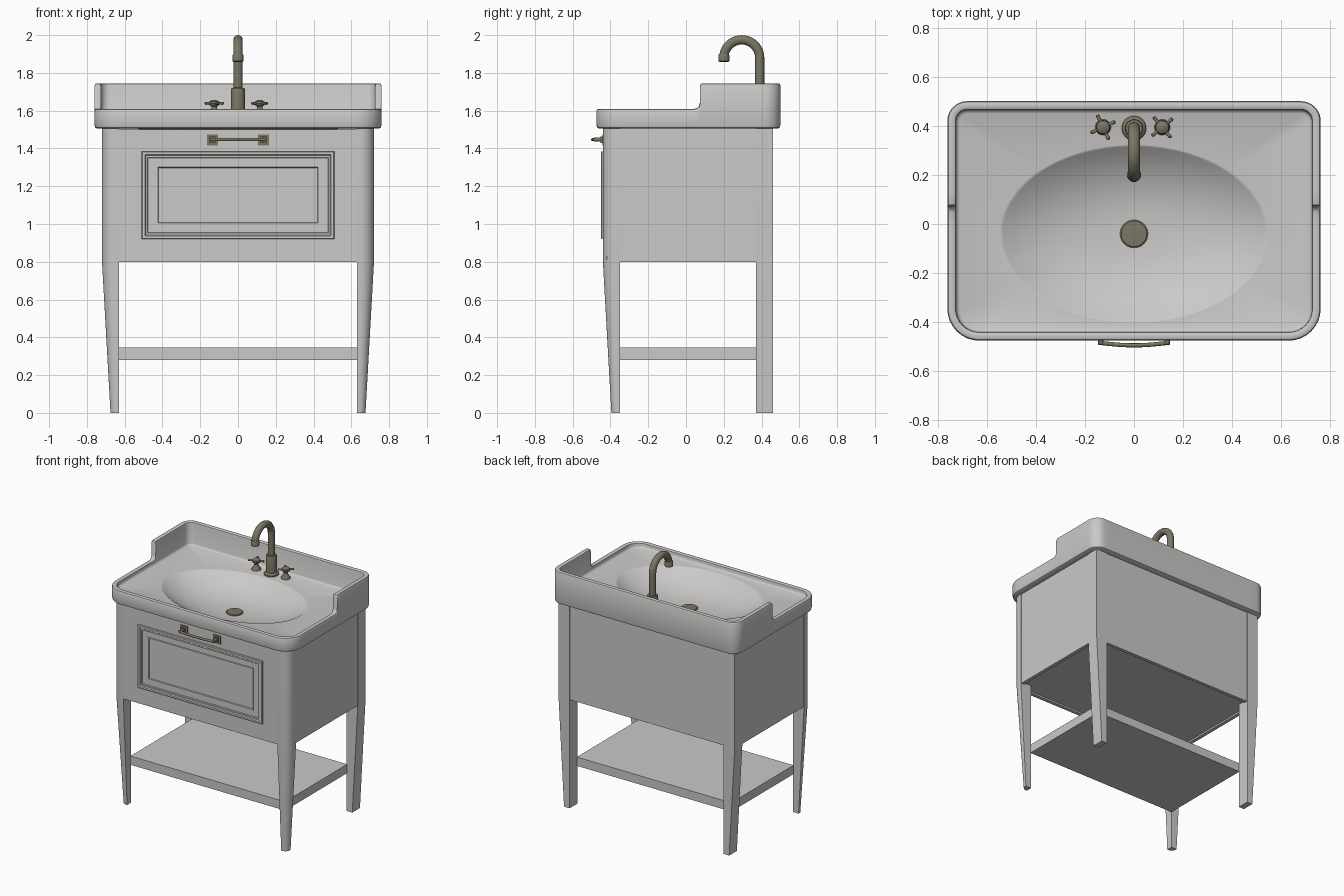
import bpy, bmesh, math
from mathutils import Vector

if "Cube" in bpy.data.objects:
    bpy.data.objects.remove(bpy.data.objects["Cube"])


def material(name, rgb):
    m = bpy.data.materials.new(name)
    m.diffuse_color = (*rgb, 1)
    m.use_nodes = True
    m.node_tree.nodes["Principled BSDF"].inputs["Base Color"].default_value = m.diffuse_color
    return m


WHITE = material("warm_white", (0.60, 0.585, 0.57))
BRONZE = material("aged_bronze", (0.20, 0.185, 0.13))


def loft(name, rings, mat, closed=False, angle=35):
    """Skin a list of equal-length point rings; cap the ends unless closed."""
    bm = bmesh.new()
    vr = [[bm.verts.new(p) for p in r] for r in rings]
    n = len(vr[0])
    pairs = list(zip(vr, vr[1:])) + ([(vr[-1], vr[0])] if closed else [])
    for a, b in pairs:
        for i in range(n):
            j = (i + 1) % n
            bm.faces.new((a[i], a[j], b[j], b[i]))
    if not closed:
        bm.faces.new(vr[0])
        bm.faces.new(vr[-1])
    bmesh.ops.recalc_face_normals(bm, faces=bm.faces)
    me = bpy.data.meshes.new(name)
    bm.to_mesh(me)
    bm.free()
    me.materials.append(mat)
    ob = bpy.data.objects.new(name, me)
    bpy.context.collection.objects.link(ob)
    bpy.ops.object.select_all(action='DESELECT')
    ob.select_set(True)
    bpy.context.view_layer.objects.active = ob
    bpy.ops.object.shade_smooth_by_angle(angle=math.radians(angle))
    return ob


def box(name, x, y, z, mat=WHITE):
    rect = [(x[0], y[0]), (x[1], y[0]), (x[1], y[1]), (x[0], y[1])]
    return loft(name, [[(a, b, h) for a, b in rect] for h in z], mat)


def tube(name, path, radii, side=(1, 0, 0), mat=BRONZE, n=24):
    """Round section swept along a planar path; side is the plane normal."""
    pts, side, rings = [Vector(p) for p in path], Vector(side), []
    for i, p in enumerate(pts):
        t = (pts[min(i + 1, len(pts) - 1)] - pts[max(i - 1, 0)]).normalized()
        up = t.cross(side)
        r = radii[i] if isinstance(radii, list) else radii
        rings.append([p + r * (math.cos(a) * side + math.sin(a) * up)
                      for a in (k * math.tau / n for k in range(n))])
    return loft(name, rings, mat)


def lathe(name, x, y, profile):
    return tube(name, [(x, y, z) for r, z in profile], [r for r, z in profile])


# Basin: rim profile swept round a rounded rectangle whose top steps up at the rear
LOW, HIGH, DECK = 1.61, 1.745, 1.575
STEP = [(-.3, LOW), (-.2, LOW), (-.1, LOW), (0, LOW), (.045, LOW), (.058, 1.614),
        (.067, 1.622), (.073, 1.64), (.075, 1.735), (.078, 1.742), (.085, HIGH),
        (.14, HIGH), (.22, HIGH), (.3, HIGH), (.37, HIGH)]


def rim_ring(d):
    """Points (x, y, top height) of the outline moved inward by d."""
    x, yb, yf = .76 - d, .5 - d, -.475 + d
    rf, rb = max(.13 - d, .03), max(.08 - d, .02)

    def corner(cx, cy, r, a0, h):
        return [(cx + r * math.cos(a), cy + r * math.sin(a), h)
                for a in (math.radians(a0 + 90 * k / 8) for k in range(9))]

    def edge(p, q, n=30):
        return [(p + (q - p) * k / n) for k in range(1, n)]
    xb, xf = x - rb, x - rf
    return (corner(xf, yf + rf, rf, -90, LOW) + [(x, y, h) for y, h in STEP]
            + corner(xb, yb - rb, rb, 0, HIGH) + [(u, yb, HIGH) for u in edge(xb, -xb)]
            + corner(-xb, yb - rb, rb, 90, HIGH) + [(-x, y, h) for y, h in STEP[::-1]]
            + corner(-xf, yf + rf, rf, 180, LOW) + [(u, yf, LOW) for u in edge(-xf, xf)])


def bowl_ring(r, z):
    out = []
    for x, y, h in rim_ring(.05):
        t = math.atan2((y + .04) / .355, x / .535)
        out.append((.535 * r * math.cos(t), -.04 + .355 * r * math.sin(t), z))
    return out


rings = [bowl_ring(r, z) for r, z in [(.05, 1.43), (.7, 1.455), (1, 1.505)]]
for d, z in [(.06, 1.505), (.015, 1.505), (.004, 1.511), (0, 1.525)]:
    rings.append([(x, y, z) for x, y, h in rim_ring(d)])
for d, drop in [(0, .012), (.004, .003), (.012, 0), (.026, 0), (.033, .004), (.036, .014)]:
    rings.append([(x, y, h - drop) for x, y, h in rim_ring(d)])
for d, z in [(.036, DECK + .014), (.041, DECK + .004), (.05, DECK)]:
    rings.append([(x, y, z) for x, y, h in rim_ring(d)])
rings += [bowl_ring(1.025, DECK), bowl_ring(1.01, DECK - .001)]
for k in range(16):
    r = 1 - .95 * k / 15
    rings.append(bowl_ring(r, 1.455 + (DECK - .004 - 1.455) * r ** 2.6))
loft("basin", rings, WHITE, angle=40)

# Drain
lathe("drain", 0, -.04, [(.057, 1.45), (.057, 1.46), (.052, 1.464), (.01, 1.466)])

# Legs: front ones have a rounded outer corner, all taper below the cabinet
LEVELS = [(0, .5), (.8, 1), (1.505, 1)]
arc = [(.02 + .07 * math.cos(a), .02 + .07 * math.sin(a))
       for a in (math.radians(90 * k / 10) for k in range(11))]
section = [(0, 0), (.09, 0)] + arc + [(0, .09)]
for side, s in (("left", -1), ("right", 1)):
    loft("front_leg_" + side, [[(s * (.63 + u * k), -.35 - v * k, z) for u, v in section]
                               for z, k in LEVELS], WHITE)
    loft("back_leg_" + side, [[(s * (.63 + u * k), y, z) for u, y in
                               ((0, .37), (.09, .37), (.09, .46), (0, .46))]
                              for z, k in LEVELS], WHITE)
    # Cabinet sides
    box("side_panel_" + side, sorted((s * .69, s * .716)), (-.36, .38), (.8, 1.505))

# Cabinet back, bottom, drawer front and lower shelf
box("back_panel", (-.635, .635), (.43, .455), (.8, 1.505))
box("cabinet_bottom", (-.7, .7), (-.42, .44), (.812, .83))
box("drawer_front", (-.629, .629), (-.436, -.41), (.8, 1.5))
box("shelf", (-.632, .632), (-.353, .373), (.28, .345))


# Drawer mouldings: rectangular frames with a stepped section
def frame(name, hx, z0, z1, section):
    loft(name, [[(-hx + i, y, z0 + i), (hx - i, y, z0 + i),
                 (hx - i, y, z1 - i), (-hx + i, y, z1 - i)] for i, y in section],
         WHITE, closed=True)


frame("outer_moulding", .51, .92, 1.385,
      [(0, -.43), (0, -.446), (.004, -.451), (.017, -.451), (.022, -.444),
       (.032, -.444), (.036, -.43)])
frame("inner_moulding", .434, .995, 1.312,
      [(0, -.43), (.003, -.443), (.011, -.443), (.017, -.43)])

# Drawer pull: two square plates with posts and a bowed bar
for side, s in (("left", -1), ("right", 1)):
    x = s * .135
    box("pull_plate_" + side, (x - .03, x + .03), (-.442, -.43), (1.415, 1.475), BRONZE)
    box("pull_boss_" + side, (x - .017, x + .017), (-.452, -.44), (1.428, 1.462), BRONZE)
    tube("pull_post_" + side, [(x, -.445, 1.447), (x, -.488, 1.447)], .011, n=16)
bar = [(-.145 + .29 * k / 16, -.483 - .011 * math.sin(math.pi * k / 16), 1.447)
       for k in range(17)]
tube("pull_bar", bar, .0085, side=(0, 0, 1), n=12)

# Faucet: stepped base, arched spout and tip collar
Y = .39
lathe("faucet_base", 0, Y, [(.05, 1.57), (.05, 1.584), (.044, 1.592), (.037, 1.596),
                            (.037, 1.712), (.034, 1.72), (.02, 1.722)])
R, ZC = .095, 1.88
spout = [(0, Y, 1.7), (0, Y, 1.8)] + [
    (0, Y - R + R * math.cos(a), ZC + R * math.sin(a))
    for a in (math.pi * k / 24 for k in range(25))] + [(0, Y - 2 * R, 1.863)]
tube("faucet_spout", spout, .0245)
lathe("spout_tip", 0, Y - 2 * R, [(.022, 1.858), (.029, 1.862), (.029, 1.893), (.025, 1.9)])

# Tap handles: turned body with four crossed spokes
for side, x, turn in (("left", -.126, 25), ("right", .115, 40)):
    lathe("tap_body_" + side, x, Y + .004,
          [(.032, 1.57), (.032, 1.58), (.024, 1.592), (.016, 1.605), (.015, 1.622),
           (.026, 1.63), (.029, 1.638), (.026, 1.648), (.014, 1.655), (.004, 1.657)])
    for k in range(2):
        a = math.radians(turn + 90 * k)
        dx, dy = .056 * math.cos(a), .056 * math.sin(a)
        path = [(x + dx * t, Y + .004 + dy * t, 1.639) for t in (-1, -.9, -.4, .4, .9, 1)]
        tube("tap_spoke_%s_%d" % (side, k + 1), path, [.004, .008, .006, .006, .008, .004],
             side=(0, 0, 1), n=12)
